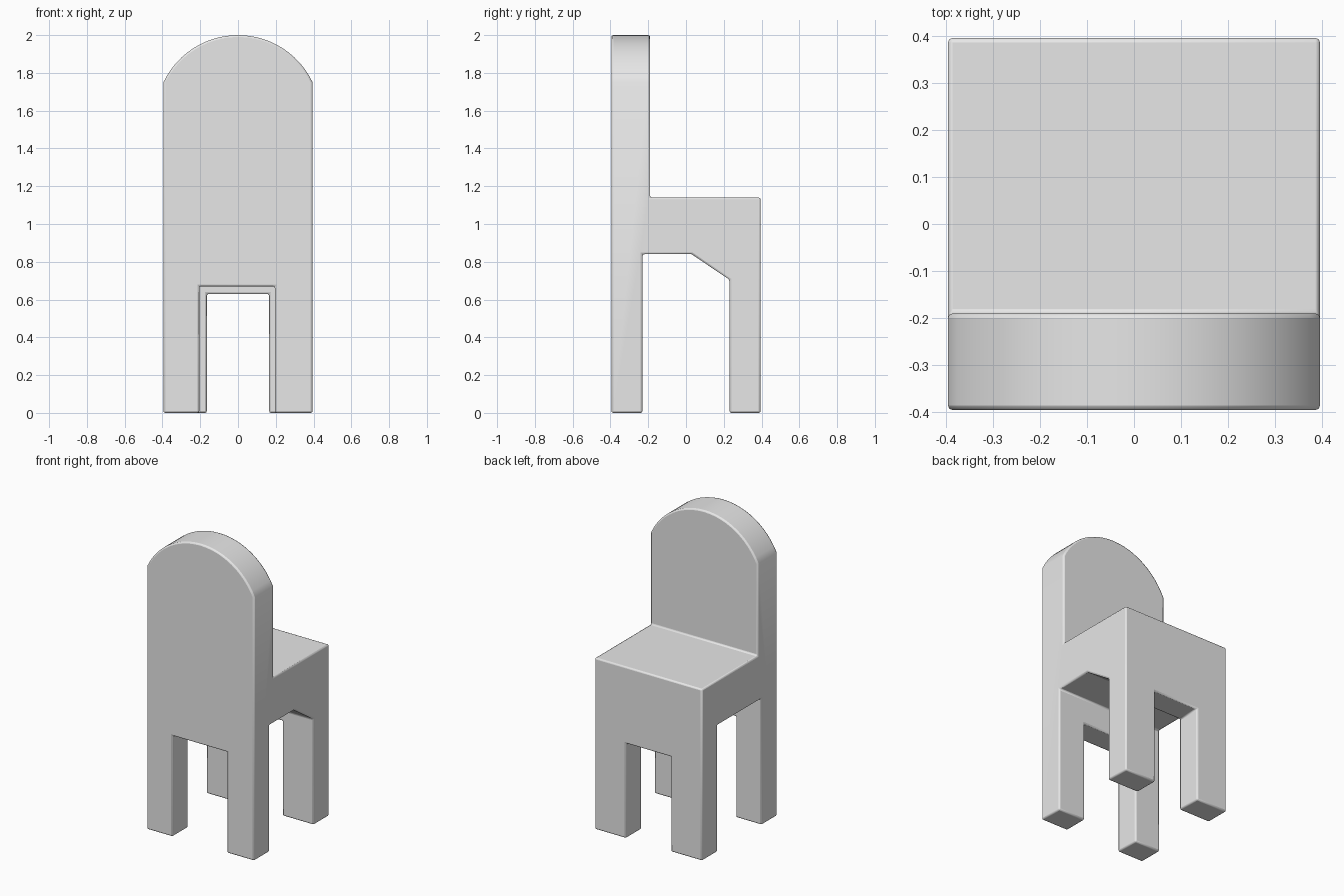
import bpy, bmesh, math
from mathutils import Vector

cube = bpy.data.objects.get("Cube")
if cube:
    bpy.data.objects.remove(cube, do_unlink=True)

HALF = 0.395     # half width and half depth
SEAT_TOP = 1.14
SEAT_UNDER = 0.84
SHOULDER = 1.75  # height where the arched top begins
LEG_IN = 0.23    # inner face of the legs, front to back


def prism(name, outline, axis, lo, hi):
    """Extrude a closed outline along x (outline in y, z) or y (outline in x, z)."""
    bm = bmesh.new()
    place = (lambda a, b: (lo, a, b)) if axis == "x" else (lambda a, b: (a, lo, b))
    face = bm.faces.new([bm.verts.new(place(a, b)) for a, b in outline])
    out = bmesh.ops.extrude_face_region(bm, geom=[face])
    shift = Vector((hi - lo, 0, 0)) if axis == "x" else Vector((0, hi - lo, 0))
    bmesh.ops.translate(bm, vec=shift,
                        verts=[v for v in out["geom"] if isinstance(v, bmesh.types.BMVert)])
    bmesh.ops.recalc_face_normals(bm, faces=bm.faces)
    mesh = bpy.data.meshes.new(name)
    bm.to_mesh(mesh)
    bm.free()
    obj = bpy.data.objects.new(name, mesh)
    bpy.context.collection.objects.link(obj)
    return obj


def rect(a0, a1, b0, b1):
    return [(a0, b0), (a1, b0), (a1, b1), (a0, b1)]


def combine(target, other, operation):
    """Apply a boolean and remove the helper."""
    mod = target.modifiers.new("shape", "BOOLEAN")
    mod.operation = operation
    mod.solver = "EXACT"
    mod.object = other
    bpy.context.view_layer.objects.active = target
    bpy.ops.object.modifier_apply(modifier=mod.name)
    bpy.data.objects.remove(other, do_unlink=True)


# Solid chair: side outline of tall backrest and seat block
chair = prism("chair", [(-HALF, 0), (HALF, 0), (HALF, SEAT_TOP), (-0.19, SEAT_TOP),
                        (-0.19, 2), (-HALF, 2)], "x", -HALF, HALF)

# Arched top of the backrest
rise = 2 - SHOULDER
radius = (HALF ** 2 + rise ** 2) / (2 * rise)
sweep = math.asin(HALF / radius)
steps = 24
arch = []
for i in range(steps + 1):
    a = sweep * (1 - 2 * i / steps)
    arch.append((radius * math.sin(a), 2 - radius + radius * math.cos(a)))
silhouette = prism("silhouette", [(-HALF, SHOULDER), (-HALF, -0.1), (HALF, -0.1)] + arch[:-1],
                   "y", -0.6, 0.6)
combine(chair, silhouette, "INTERSECT")

# Space under the seat, open through the right side
combine(chair, prism("right_opening", rect(-LEG_IN, LEG_IN, -0.1, SEAT_UNDER),
                     "x", -0.6, 0.165), "DIFFERENCE")
# Left side opening keeps a sloping brace against the rear leg
combine(chair, prism("left_opening", [(-LEG_IN, -0.1), (LEG_IN, -0.1), (LEG_IN, 0.705),
                                      (0.03, SEAT_UNDER), (-LEG_IN, SEAT_UNDER)],
                     "x", 0.1, 0.6), "DIFFERENCE")
# Gaps between the front legs and between the rear legs
combine(chair, prism("front_opening", rect(-0.205, 0.195, -0.1, 0.67),
                     "y", -0.6, -0.1), "DIFFERENCE")
combine(chair, prism("rear_opening", rect(-0.165, 0.165, -0.1, 0.63),
                     "y", 0.1, 0.6), "DIFFERENCE")

# Clean flat faces
bm = bmesh.new()
bm.from_mesh(chair.data)
bmesh.ops.remove_doubles(bm, verts=bm.verts, dist=0.0005)
bmesh.ops.dissolve_limit(bm, angle_limit=math.radians(1), verts=bm.verts, edges=bm.edges)
bm.to_mesh(chair.data)
bm.free()

# Softened edges
bevel = chair.modifiers.new("soft_edges", "BEVEL")
bevel.width = 0.01
bevel.segments = 2
bevel.limit_method = "ANGLE"
bevel.angle_limit = math.radians(40)

# Plain grey colour
grey = bpy.data.materials.new("light_grey")
grey.use_nodes = True
color = (0.8, 0.8, 0.8, 1)
grey.diffuse_color = color
grey.node_tree.nodes["Principled BSDF"].inputs["Base Color"].default_value = color
chair.data.materials.clear()
chair.data.materials.append(grey)

bpy.ops.object.select_all(action="DESELECT")
chair.select_set(True)
bpy.context.view_layer.objects.active = chair
bpy.ops.object.shade_smooth_by_angle(angle=math.radians(30))
